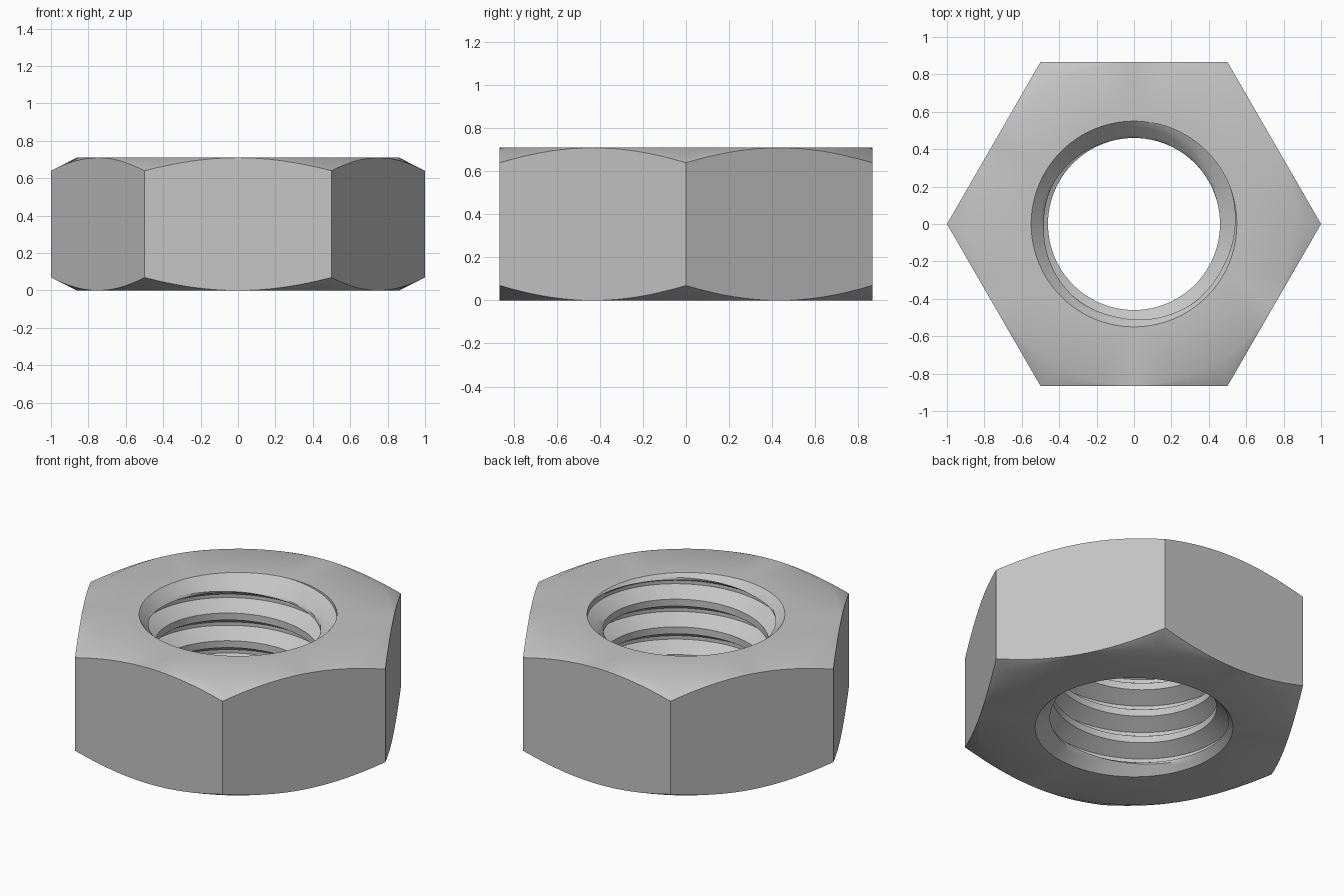
import bpy, bmesh, math

if "Cube" in bpy.data.objects:
    bpy.data.objects.remove(bpy.data.objects["Cube"])

H = 0.71            # nut height
APOTHEM = 0.866     # centre to flat
R_MIN, R_MAJ = 0.46, 0.55
PITCH = 0.17
N = 96              # columns round the nut (multiple of 12 keeps corners sharp)
SUB = 4             # subdivisions of each thread flank


def hex_radius(a):
    return APOTHEM / math.cos(a % (math.pi / 3) - math.pi / 6)


def thread_rows():
    """(height, radius) rows of the thread, several pitches, relative to a groove centre."""
    key = [(-1 / 16, R_MAJ), (1 / 16, R_MAJ), (6 / 16, R_MIN), (10 / 16, R_MIN), (15 / 16, R_MAJ)]
    rows = []
    for turn in range(-6, 6):
        for (z0, r0), (z1, r1) in zip(key, key[1:]):
            for s in range(SUB):
                t = s / SUB
                rows.append(((turn + z0 + (z1 - z0) * t) * PITCH, r0 + (r1 - r0) * t))
    return rows


ROWS = thread_rows()


def column(i):
    """Closed section of the nut at column i: outside upwards, then thread downwards."""
    a = 2 * math.pi * i / N
    rh = hex_radius(a)
    drop = (rh - APOTHEM) * 0.52
    rim = APOTHEM - 0.004
    pts = [(R_MAJ, 0), (rim, 0), (rh, drop), (rh, H - drop), (rim, H), (R_MAJ, H)]
    # right-hand helix, clipped by the end faces and the 45 degree countersinks
    lift = 0.565 + PITCH * (a - math.radians(125)) / (2 * math.pi)
    for z, r in reversed(ROWS):
        z = min(max(z + lift, 0), H)
        pts.append((max(r, R_MAJ - min(z, H - z)), z))
    return [(r * math.cos(a), r * math.sin(a), z) for r, z in pts]


# Hex nut: sections joined round the axis
bm = bmesh.new()
cols = [[bm.verts.new(p) for p in column(i)] for i in range(N + 1)]
for c0, c1 in zip(cols, cols[1:]):
    for j in range(len(c0)):
        k = (j + 1) % len(c0)
        bm.faces.new((c0[j], c1[j], c1[k], c0[k]))
bmesh.ops.remove_doubles(bm, verts=bm.verts, dist=0.0005)
bmesh.ops.recalc_face_normals(bm, faces=bm.faces)
mesh = bpy.data.meshes.new("hex_nut")
bm.to_mesh(mesh)
bm.free()
nut = bpy.data.objects.new("hex_nut", mesh)
bpy.context.collection.objects.link(nut)

# Plain steel colour
steel = bpy.data.materials.new("steel_grey")
steel.diffuse_color = (0.56, 0.56, 0.56, 1)
steel.use_nodes = True
steel.node_tree.nodes["Principled BSDF"].inputs["Base Color"].default_value = steel.diffuse_color
mesh.materials.append(steel)

# Smooth chamfers and bore, sharp thread and hex edges
bpy.context.view_layer.objects.active = nut
nut.select_set(True)
bpy.ops.object.shade_smooth_by_angle(angle=math.radians(30))
